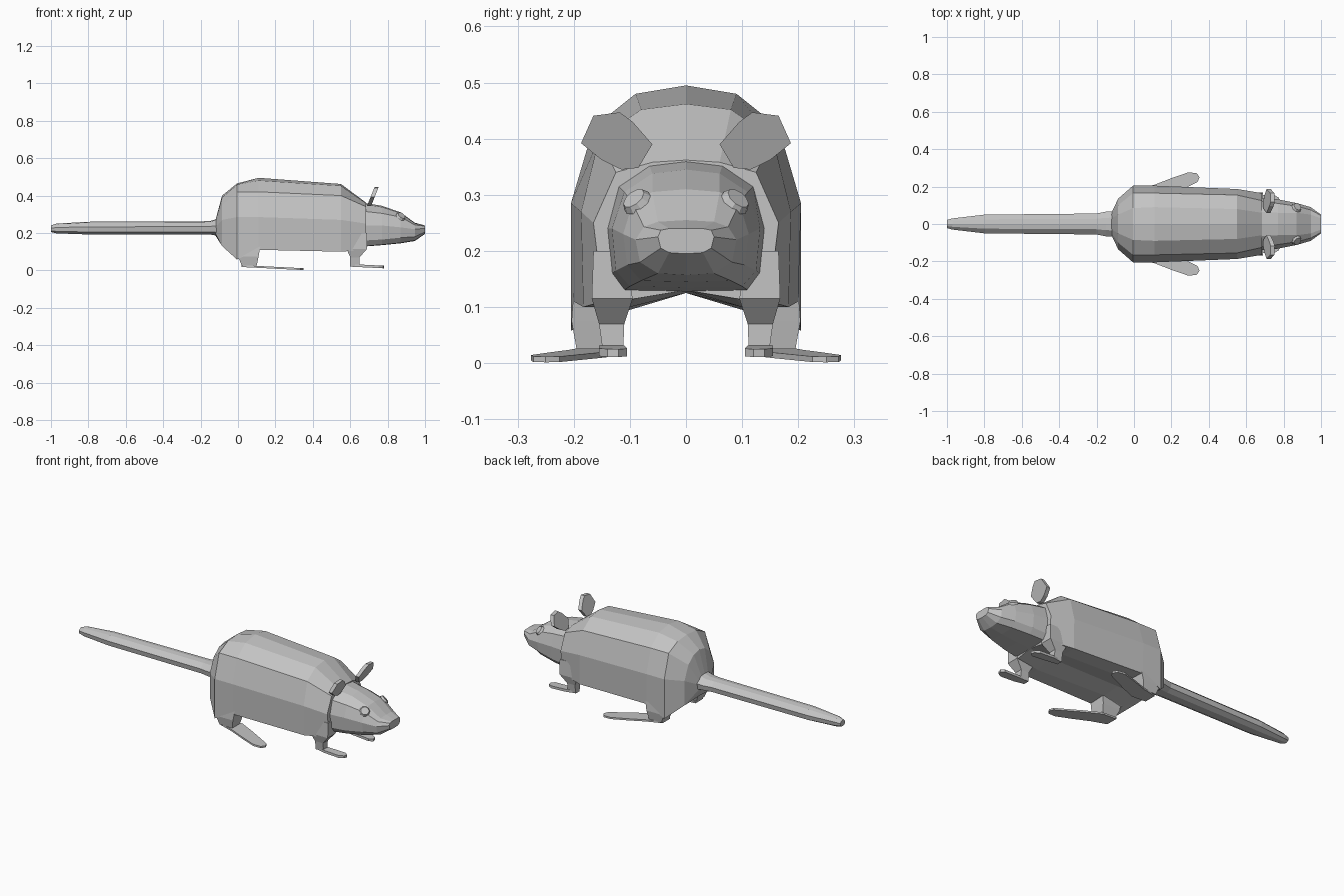
import bpy, bmesh, math
from mathutils import Vector, Matrix

grey = bpy.data.materials.new("soft_grey")
grey.diffuse_color = (0.55, 0.55, 0.55, 1)


def finish(name, bm):
    bmesh.ops.recalc_face_normals(bm, faces=bm.faces)
    me = bpy.data.meshes.new(name)
    bm.to_mesh(me)
    bm.free()
    ob = bpy.data.objects.new(name, me)
    me.materials.append(grey)
    bpy.context.collection.objects.link(ob)
    return ob


def loft(name, rings):
    """Skin a list of closed rings of 3D points and cap both ends."""
    bm = bmesh.new()
    vs = [[bm.verts.new(p) for p in r] for r in rings]
    n = len(vs[0])
    for a, b in zip(vs, vs[1:]):
        for i in range(n):
            j = (i + 1) % n
            bm.faces.new((a[i], a[j], b[j], b[i]))
    bm.faces.new(vs[0])
    bm.faces.new(vs[-1])
    return finish(name, bm)


def half_loft(name, stations):
    """Stations are (x, half profile from top centre to bottom centre)."""
    rings = []
    for x, pts in stations:
        full = pts + [(-y, z) for y, z in reversed(pts[1:-1])]
        rings.append([(x, y, z) for y, z in full])
    return loft(name, rings)


def rect(x0, x1, y0, y1, z, side):
    return [(x, side * y, z) for x, y in ((x0, y0), (x1, y0), (x1, y1), (x0, y1))]


# Body with arched belly and low hip corners
half_loft("body", [
    (-0.12, [(0, .27), (.03, .265), (.05, .25), (.06, .23), (.05, .20), (.03, .19), (0, .185)]),
    (-0.085, [(0, .40), (.05, .39), (.10, .35), (.135, .27), (.135, .13), (.08, .13), (0, .135)]),
    (-0.005, [(0, .465), (.085, .458), (.165, .42), (.205, .285), (.205, .058), (.10, .095), (0, .125)]),
    (0.11, [(0, .495), (.09, .48), (.165, .42), (.205, .285), (.20, .11), (.10, .115), (0, .125)]),
    (0.55, [(0, .462), (.08, .452), (.155, .40), (.187, .27), (.183, .10), (.10, .10), (0, .125)]),
    (0.685, [(0, .362), (.06, .358), (.125, .34), (.165, .25), (.148, .11), (.09, .115), (0, .13)]),
])

# Tapered muzzle and head
half_loft("head", [
    (0.68, [(0, .36), (.065, .352), (.12, .315), (.14, .24), (.132, .16), (.11, .13), (0, .128)]),
    (0.77, [(0, .345), (.06, .338), (.11, .305), (.132, .24), (.125, .165), (.10, .137), (0, .135)]),
    (0.87, [(0, .31), (.06, .305), (.095, .285), (.112, .23), (.105, .175), (.08, .147), (0, .145)]),
    (0.945, [(0, .255), (.05, .252), (.075, .243), (.09, .22), (.082, .18), (.05, .16), (0, .157)]),
    (1.0, [(0, .24), (.03, .24), (.045, .237), (.05, .225), (.045, .205), (.03, .197), (0, .195)]),
])

# Tail, flat on top and bottom
tail = [(-1.0, .022, .205, .24), (-0.97, .03, .198, .25), (-0.8, .05, .192, .26),
        (-0.2, .056, .192, .262), (-0.15, .066, .192, .264), (-0.11, .068, .185, .275)]
half_loft("tail", [
    (x, [(0, t), (w * .5, t - .004), (w, t - (t - b) * .4), (w * .9, b + (t - b) * .2), (w * .4, b), (0, b)])
    for x, w, b, t in tail])

# Outlines of the feet (x, y) and an ear (y, z)
hind_outline = [(.02, .115), (.11, .115), (.20, .155), (.30, .205), (.34, .225),
                (.35, .25), (.335, .272), (.29, .276), (.20, .245), (.11, .21), (.02, .185)]
front_outline = [(.60, .115), (.66, .11), (.76, .105), (.78, .12), (.775, .14), (.75, .155), (.66, .155), (.60, .145)]
ear_outline = [(.085, .348), (.06, .39), (.095, .43), (.118, .447), (.165, .441), (.187, .392), (.15, .362), (.115, .345)]

for side, label in ((-1, "right"), (1, "left")):
    # Hind leg and long splayed foot
    loft(label + "_hind_leg", [rect(.02, .10, .125, .195, .025, side),
                               rect(.0, .11, .11, .204, .075, side),
                               rect(.0, .12, .10, .20, .13, side)])
    loft(label + "_hind_foot", [
        [(x, side * y, .022 - .05 * (x - .02)) for x, y in hind_outline],
        [(x, side * y, .032 - .05 * (x - .02)) for x, y in hind_outline]]
    ).location.z = -.004
    # Foreleg and small foot
    loft(label + "_foreleg", [rect(.60, .65, .112, .148, .02, side),
                              rect(.60, .65, .11, .155, .07, side),
                              rect(.58, .69, .095, .168, .115, side),
                              rect(.56, .69, .11, .165, .20, side)])
    loft(label + "_front_foot", [
        [(x, side * y, z - .05 * (x - .6)) for x, y in front_outline] for z in (.02, .034)])
    # Ear leaning forward
    loft(label + "_ear", [
        [(.69 + d + (z - .345) * .4, side * y, z) for y, z in ear_outline] for d in (0, .022)])
    # Eye, a flattened disc lying on the sloping brow
    bm = bmesh.new()
    normal = Vector((.5, side * .55, .67))
    turn = normal.to_track_quat('Z', 'X').to_matrix().to_4x4()
    bmesh.ops.create_cone(bm, cap_ends=True, segments=10, radius1=.028, radius2=.022, depth=.012,
                          matrix=Matrix.Translation((.872, side * .09, .290)) @ turn)
    finish(label + "_eye", bm)
